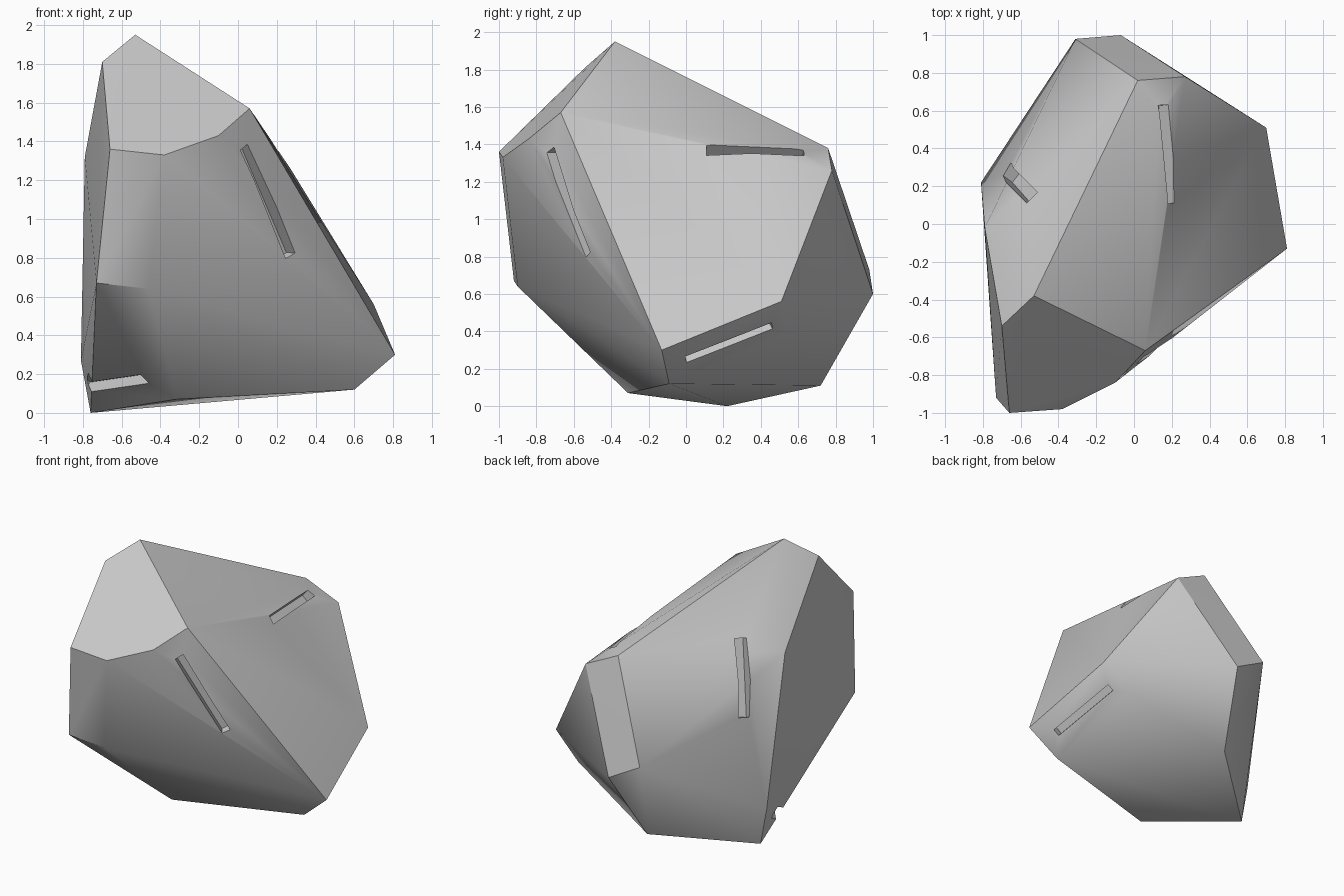
import bpy, bmesh, math
from mathutils import Vector, Matrix
from mathutils.bvhtree import BVHTree

cube = bpy.data.objects.get("Cube")
if cube:
    bpy.data.objects.remove(cube, do_unlink=True)

# Stone colour
stone = bpy.data.materials.new("stone_grey")
stone.use_nodes = True
grey = (0.58, 0.58, 0.58, 1)
stone.diffuse_color = grey
stone.node_tree.nodes["Principled BSDF"].inputs["Base Color"].default_value = grey

# Corners of the chiselled boulder, grouped by region
crown = [(-.53, -.38, 1.95), (-.70, -.54, 1.81), (.06, -.67, 1.57)]
brow = [(-.10, -.84, 1.43), (-.38, -.98, 1.33), (-.66, -1, 1.36)]
front = [(-.73, -.92, .67), (-.46, -.90, .64)]
back = [(.02, .76, 1.38), (.27, .78, 1.26), (-.07, 1, .60), (-.31, .98, .73)]
left = [(.81, -.13, .30), (.70, .51, .56), (.50, .54, .39)]
right = [(-.79, -.02, 1.32), (-.81, .22, .27)]
base = [(.60, -.09, .12), (-.32, -.31, .07), (-.76, .22, 0), (-.19, .72, .11)]

# Boulder body: hull of the corners
bm = bmesh.new()
for p in crown + brow + front + back + left + right + base:
    bm.verts.new(p)
bmesh.ops.convex_hull(bm, input=bm.verts[:])
bmesh.ops.delete(bm, geom=[v for v in bm.verts if not v.link_faces], context='VERTS')
bmesh.ops.recalc_face_normals(bm, faces=bm.faces[:])
tree = BVHTree.FromBMesh(bm)
mesh = bpy.data.meshes.new("boulder")
bm.to_mesh(mesh)
bm.free()
mesh.materials.append(stone)
boulder = bpy.data.objects.new("boulder", mesh)
bpy.context.collection.objects.link(boulder)


def cut_slot(name, start, end, view, width, depth=.07, extend=0):
    """Cut a straight chisel slot between two points dropped on the surface."""
    view = Vector(view)
    hits = [tree.ray_cast(Vector(p) - view * 4, view) for p in (start, end)]
    a, b = hits[0][0], hits[1][0]
    along = (b - a).normalized()
    a = a - along * extend
    normal = hits[0][1] + hits[1][1]
    normal = (normal - along * normal.dot(along)).normalized()
    side = normal.cross(along)
    frame = Matrix((along, side, normal)).transposed().to_4x4()
    frame.translation = (a + b) / 2
    size = Matrix.Diagonal(((b - a).length, width, depth * 2, 1))
    cutter_mesh = bpy.data.meshes.new(name)
    cb = bmesh.new()
    bmesh.ops.create_cube(cb, size=1, matrix=frame @ size)
    cb.to_mesh(cutter_mesh)
    cb.free()
    cutter_mesh.materials.append(stone)
    cutter = bpy.data.objects.new(name, cutter_mesh)
    cutter.hide_render = True
    bpy.context.collection.objects.link(cutter)
    mod = boulder.modifiers.new(name, 'BOOLEAN')
    mod.operation = 'DIFFERENCE'
    mod.solver = 'EXACT'
    mod.object = cutter
    bpy.ops.object.modifier_apply(modifier=name)
    bpy.data.objects.remove(cutter, do_unlink=True)


bpy.ops.object.select_all(action='DESELECT')
boulder.select_set(True)
bpy.context.view_layer.objects.active = boulder

# Chisel slots
cut_slot("front_slot", (.03, 0, 1.37), (.27, 0, .81), (0, 1, 0), .06)
cut_slot("left_slot", (0, 0, .25), (0, .46, .43), (-1, 0, 0), .05)
cut_slot("top_slot", (.155, .63, 0), (.195, .11, 0), (0, 0, -1), .06)
cut_slot("right_slot", (0, .14, 1.42), (0, .29, .93), (1, 0, 0), .08)
cut_slot("low_front_slot", (-.72, 0, .14), (-.48, 0, .175), (0, 1, 0), .07, extend=.15)

bpy.ops.object.shade_smooth_by_angle(angle=math.radians(30))
